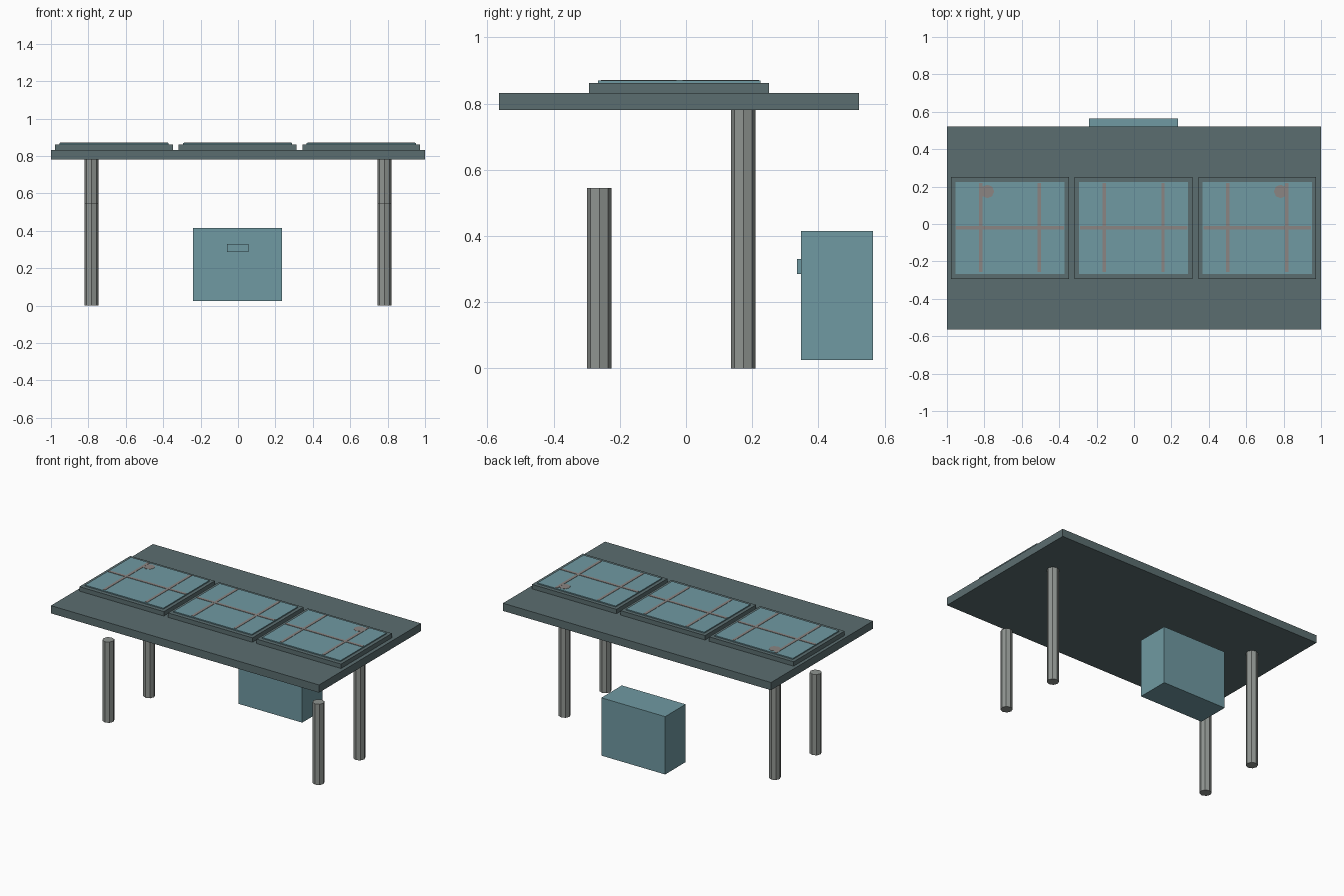
import bpy
import bmesh
from mathutils import Matrix, Vector

if "Cube" in bpy.data.objects:
    bpy.data.objects.remove(bpy.data.objects["Cube"])


def material(name, rgb):
    m = bpy.data.materials.new(name)
    m.use_nodes = True
    m.diffuse_color = (*rgb, 1)
    m.node_tree.nodes["Principled BSDF"].inputs["Base Color"].default_value = (*rgb, 1)
    return m


slate = material("dark slate", (0.105, 0.155, 0.162))
teal = material("teal", (0.16, 0.32, 0.36))
steel = material("grey steel", (0.28, 0.30, 0.285))
copper = material("grey brown", (0.26, 0.235, 0.225))


def finish(name, bm, mat):
    mesh = bpy.data.meshes.new(name)
    bm.to_mesh(mesh)
    bm.free()
    mesh.materials.append(mat)
    obj = bpy.data.objects.new(name, mesh)
    bpy.context.collection.objects.link(obj)
    return obj


def box(name, x, y, z, mat):
    """Box from (min, max) ranges on each axis."""
    bm = bmesh.new()
    centre = Vector([(a + b) / 2 for a, b in (x, y, z)])
    size = [b - a for a, b in (x, y, z)]
    bmesh.ops.create_cube(bm, size=1, matrix=Matrix.Translation(centre) @ Matrix.Diagonal((*size, 1)))
    return finish(name, bm, mat)


def post(name, x, y, z, radius, mat):
    """Upright eight-sided cylinder over a z range."""
    bm = bmesh.new()
    bmesh.ops.create_cone(bm, cap_ends=True, segments=8, radius1=radius, radius2=radius,
                          depth=z[1] - z[0], matrix=Matrix.Translation((x, y, sum(z) / 2)))
    return finish(name, bm, mat)


# Canopy slab
box("canopy_slab", (-1, 1), (-0.565, 0.522), (0.78, 0.832), slate)

# Three framed panels with raised dividing strips
for label, cx in (("right", -0.663), ("middle", -0.002), ("left", 0.659)):
    box(f"panel_frame_{label}", (cx - 0.315, cx + 0.315), (-0.293, 0.25), (0.832, 0.862), slate)
    box(f"panel_glass_{label}", (cx - 0.292, cx + 0.292), (-0.266, 0.225), (0.862, 0.869), teal)
    for i, dx in enumerate((-0.157, 0.157)):
        box(f"panel_strip_{label}_{i + 1}", (cx + dx - 0.009, cx + dx + 0.009),
            (-0.257, 0.22), (0.869, 0.871), copper)
    box(f"panel_cross_strip_{label}", (cx - 0.288, cx + 0.288), (-0.029, -0.011), (0.869, 0.8715), copper)

# Posts and the small discs above the tall ones
for label, sx in (("right", -1), ("left", 1)):
    x = sx * 0.784
    post(f"back_post_{label}", x, 0.173, (0, 0.78), 0.037, steel)
    post(f"front_post_{label}", x, -0.262, (0, 0.545), 0.037, steel)
    post(f"panel_disc_{label}", x, 0.174, (0.868, 0.8705), 0.036, copper)

# Cabinet with handle
box("cabinet", (-0.24, 0.236), (0.347, 0.565), (0.025, 0.415), teal)
box("cabinet_handle", (-0.06, 0.055), (0.335, 0.347), (0.285, 0.33), teal)
